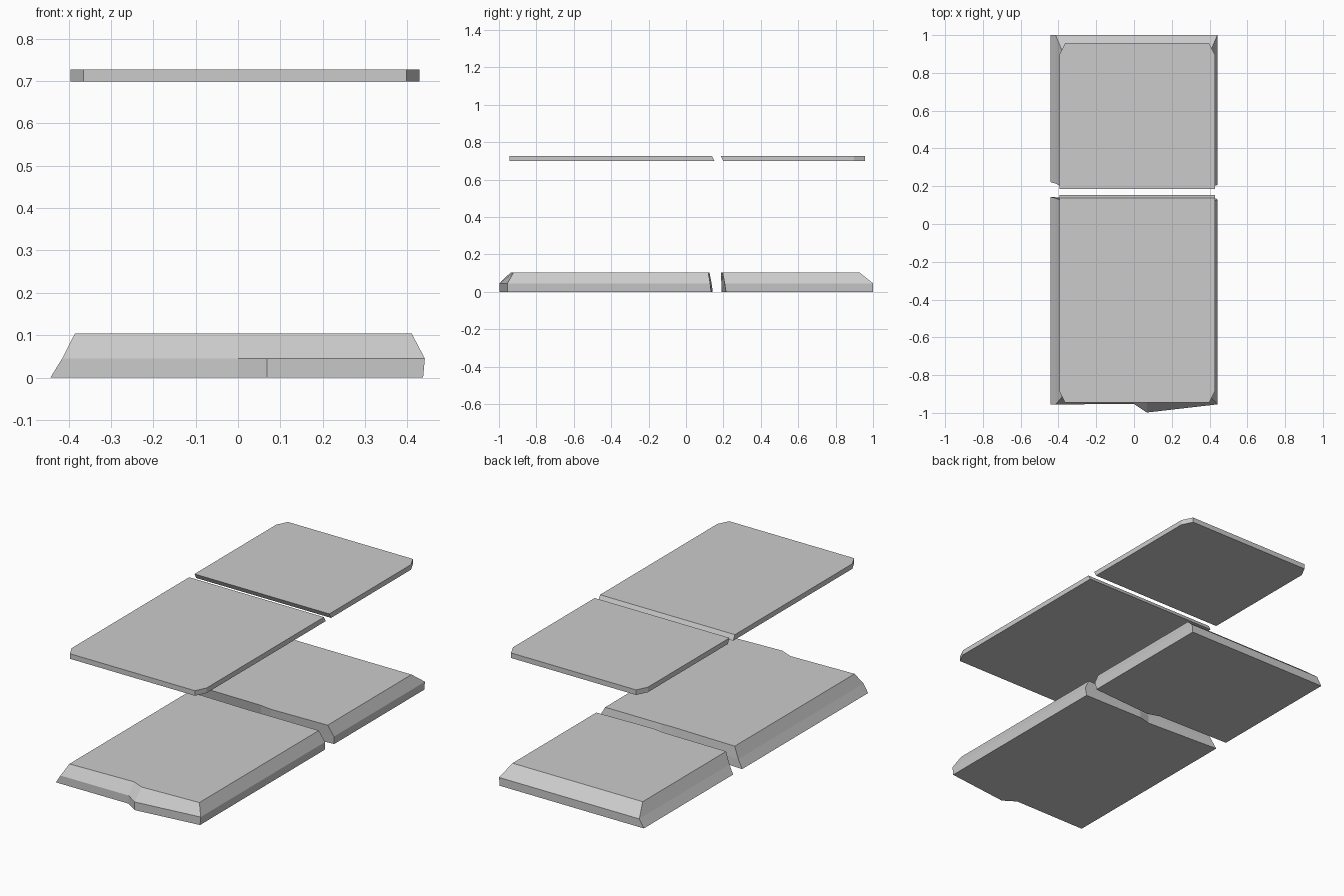
import bpy, bmesh

if "Cube" in bpy.data.objects:
    bpy.data.objects.remove(bpy.data.objects["Cube"])


def loft(name, rings):
    """Skin a stack of equal-length outlines (bottom to top) and cap both ends."""
    bm = bmesh.new()
    loops = [[bm.verts.new(p) for p in ring] for ring in rings]
    n = len(loops[0])
    for lo, hi in zip(loops, loops[1:]):
        for i in range(n):
            j = (i + 1) % n
            bm.faces.new((lo[i], lo[j], hi[j], hi[i]))
    bm.faces.new(loops[0][::-1])
    bm.faces.new(loops[-1])
    bmesh.ops.recalc_face_normals(bm, faces=bm.faces)
    mesh = bpy.data.meshes.new(name)
    bm.to_mesh(mesh)
    bm.free()
    obj = bpy.data.objects.new(name, mesh)
    bpy.context.collection.objects.link(obj)
    return obj


# Chipped stone slabs: each level is (z, left x, right x); both ends have a kink
LEVELS = [(0.0, -0.443, 0.437), (0.045, -0.415, 0.441), (0.104, -0.385, 0.41)]
KINK = (0.0, 0.068)


def slab(name, fronts, backs):
    rings = []
    for (z, left, right), f, b in zip(LEVELS, fronts, backs):
        xs = (left, *KINK, right)
        ring = [(x, y, z) for x, y in zip(xs, f)]
        ring += [(x, y, z) for x, y in reversed(list(zip(xs, b)))]
        rings.append(ring)
    return loft(name, rings)


slab("front_stone_slab",
     [(-0.955, -0.953, -0.998, -0.955),
      (-0.955, -0.953, -0.998, -0.955),
      (-0.92, -0.908, -0.937, -0.922)],
     [(0.143, 0.12, 0.137, 0.134),
      (0.137, 0.119, 0.130, 0.129),
      (0.125, 0.117, 0.119, 0.119)])
slab("back_stone_slab",
     [(0.222, 0.212, 0.19, 0.214),
      (0.214, 0.207, 0.189, 0.207),
      (0.20, 0.197, 0.187, 0.196)],
     [(1.0,) * 4, (1.0,) * 4, (0.927,) * 4])


# Thin floating plates: outer corners clipped, inner edge slanted
def plate(name, inner_bottom, inner_top, outer):
    left, right, clip = -0.395, 0.428, 0.03
    shoulder = outer - 0.06 * (1 if outer > 0 else -1)
    rings = []
    for z, inner in ((0.699, inner_bottom), (0.727, inner_top)):
        rings.append([(left, inner, z), (left, shoulder, z),
                      (left + clip, outer, z), (right - clip, outer, z),
                      (right, shoulder, z), (right, inner, z)])
    return loft(name, rings)


plate("front_top_plate", 0.153, 0.138, -0.945)
plate("back_top_plate", 0.20, 0.185, 0.957)
